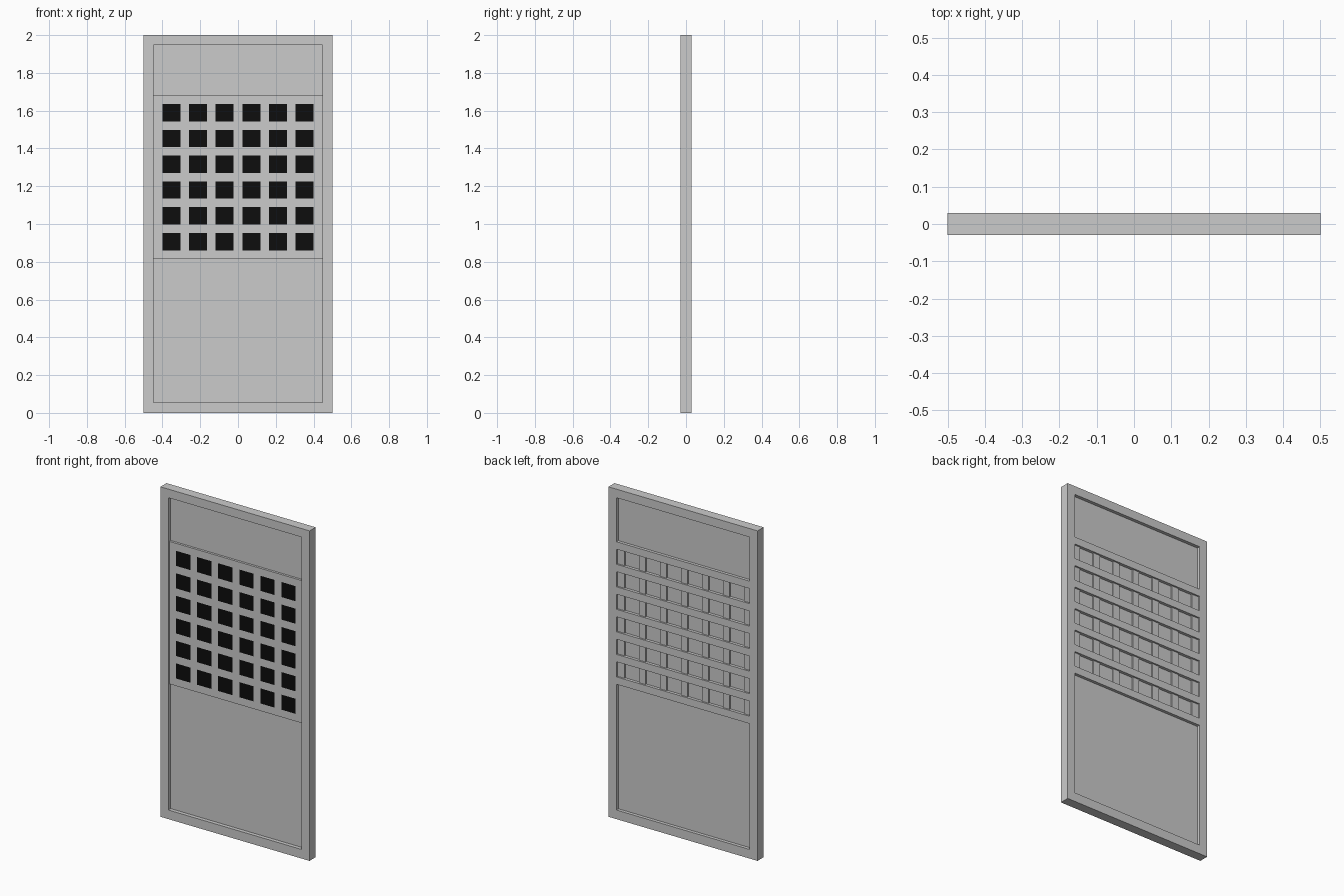
import bpy

if "Cube" in bpy.data.objects:
    bpy.data.objects.remove(bpy.data.objects["Cube"])

black = bpy.data.materials.new("black_pane")
black.diffuse_color = (0.004, 0.004, 0.004, 1)
black.use_nodes = True
black.node_tree.nodes["Principled BSDF"].inputs["Base Color"].default_value = black.diffuse_color


def box(name, x, y, z, mat=None):
    """Box spanning the (min, max) ranges on each axis."""
    bpy.ops.mesh.primitive_cube_add(size=1)
    ob = bpy.context.object
    ob.name = name
    ob.location = [(a + b) / 2 for a, b in (x, y, z)]
    ob.scale = [b - a for a, b in (x, y, z)]
    bpy.ops.object.transform_apply(location=True, rotation=False, scale=True)
    if mat:
        ob.data.materials.append(mat)
    return ob


T = 0.029                  # half thickness of the door
INNER = 0.447              # half width inside the frame
BAR, PANE_W, PANE_H = 0.045, 0.096, 0.0915
PX, PZ = BAR + PANE_W, BAR + PANE_H
GRID_Z0 = 0.816
GRID_Z1 = GRID_Z0 + 6 * PZ + BAR
FRONT = -0.020             # front face of the lattice

# Outer frame: two stiles and two rails
for side, x in (("left", (-0.5, -INNER)), ("right", (INNER, 0.5))):
    box(f"{side}_stile", x, (-T, T), (0.055, 1.948))
box("bottom_rail", (-0.5, 0.5), (-T, T), (0, 0.055))
box("top_rail", (-0.5, 0.5), (-T, T), (1.948, 2))

# Recessed core panel
box("core_panel", (-INNER, INNER), (-0.006, 0.009), (0.055, 1.948))

# Horizontal lattice bars, prouder at the back
for i in range(7):
    z = GRID_Z0 + i * PZ
    box("horizontal_bar", (-INNER, INNER), (FRONT, 0.027), (z, z + BAR))

# Vertical lattice bars between the horizontals
for i in range(7):
    x = (i - 3) * PX
    lo = -INNER if i == 0 else x - BAR / 2
    hi = INNER if i == 6 else x + BAR / 2
    for j in range(6):
        z = GRID_Z0 + j * PZ + BAR
        box("vertical_bar", (lo, hi), (FRONT, 0.017), (z, z + PANE_H))

# Black panes, flush with the front of the lattice
for i in range(6):
    x = (i - 3) * PX + BAR / 2
    for j in range(6):
        z = GRID_Z0 + j * PZ + BAR
        box("pane", (x, x + PANE_W), (FRONT, -0.004), (z, z + PANE_H), black)
